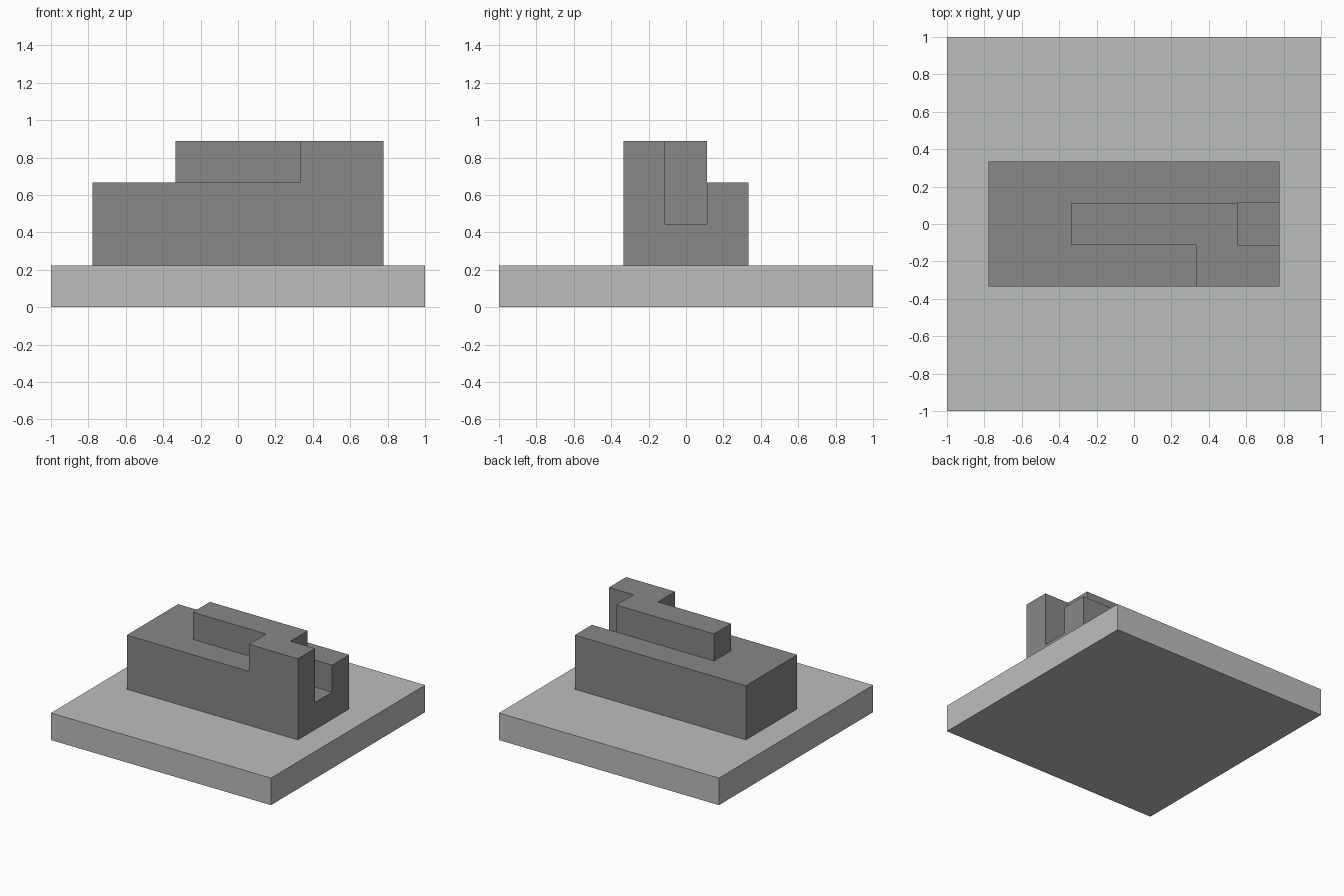
import bpy
import bmesh
from math import radians

U = 1 / 9  # module that every dimension is a multiple of

cube = bpy.data.objects.get("Cube")
if cube:
    bpy.data.objects.remove(cube, do_unlink=True)


def material(name, color):
    mat = bpy.data.materials.new(name)
    mat.use_nodes = True
    mat.diffuse_color = color
    mat.node_tree.nodes["Principled BSDF"].inputs["Base Color"].default_value = color
    return mat


def prism(name, plan, z0, z1, mat):
    """Extrude a plan outline (in modules) from z0 to z1."""
    bm = bmesh.new()
    face = bm.faces.new([bm.verts.new((x * U, y * U, z0 * U)) for x, y in plan])
    top = bmesh.ops.extrude_face_region(bm, geom=[face])["geom"]
    verts = [g for g in top if isinstance(g, bmesh.types.BMVert)]
    bmesh.ops.translate(bm, verts=verts, vec=(0, 0, (z1 - z0) * U))
    bmesh.ops.recalc_face_normals(bm, faces=bm.faces)
    mesh = bpy.data.meshes.new(name)
    bm.to_mesh(mesh)
    bm.free()
    mesh.materials.append(mat)
    obj = bpy.data.objects.new(name, mesh)
    bpy.context.collection.objects.link(obj)
    return obj


def rect(x0, x1, y0, y1):
    return [(x0, y0), (x1, y0), (x1, y1), (x0, y1)]


def combine(target, helper, operation):
    """Apply a boolean and remove the helper."""
    helper.hide_render = True
    mod = target.modifiers.new(operation.lower(), 'BOOLEAN')
    mod.operation = operation
    mod.solver = 'EXACT'
    mod.object = helper
    bpy.context.view_layer.objects.active = target
    bpy.ops.object.modifier_apply(modifier=mod.name)
    bpy.data.objects.remove(helper, do_unlink=True)


light_gray = material("light gray", (0.497, 0.521, 0.515, 1))
dark_gray = material("dark gray", (0.245, 0.245, 0.245, 1))

# Square base plate
prism("base_plate", rect(-9, 9, -9, 9), 0, 2, light_gray)

# Main block with the raised ridge and front corner
block = prism("stepped_block", rect(-7, 7, -3, 3), 2, 6, dark_gray)
ridge_plan = [(-3, -1), (3, -1), (3, -3), (7, -3), (7, -1), (5, -1), (5, 1), (-3, 1)]
combine(block, prism("ridge", ridge_plan, 5, 8, dark_gray), 'UNION')

# Open slot in the left end
combine(block, prism("slot_cutter", rect(5, 8, -1, 1), 4, 9, dark_gray), 'DIFFERENCE')

# Merge coplanar faces left by the cuts
bm = bmesh.new()
bm.from_mesh(block.data)
bmesh.ops.remove_doubles(bm, verts=bm.verts, dist=0.0001)
bmesh.ops.dissolve_limit(bm, angle_limit=radians(1), verts=bm.verts, edges=bm.edges)
bm.to_mesh(block.data)
bm.free()
